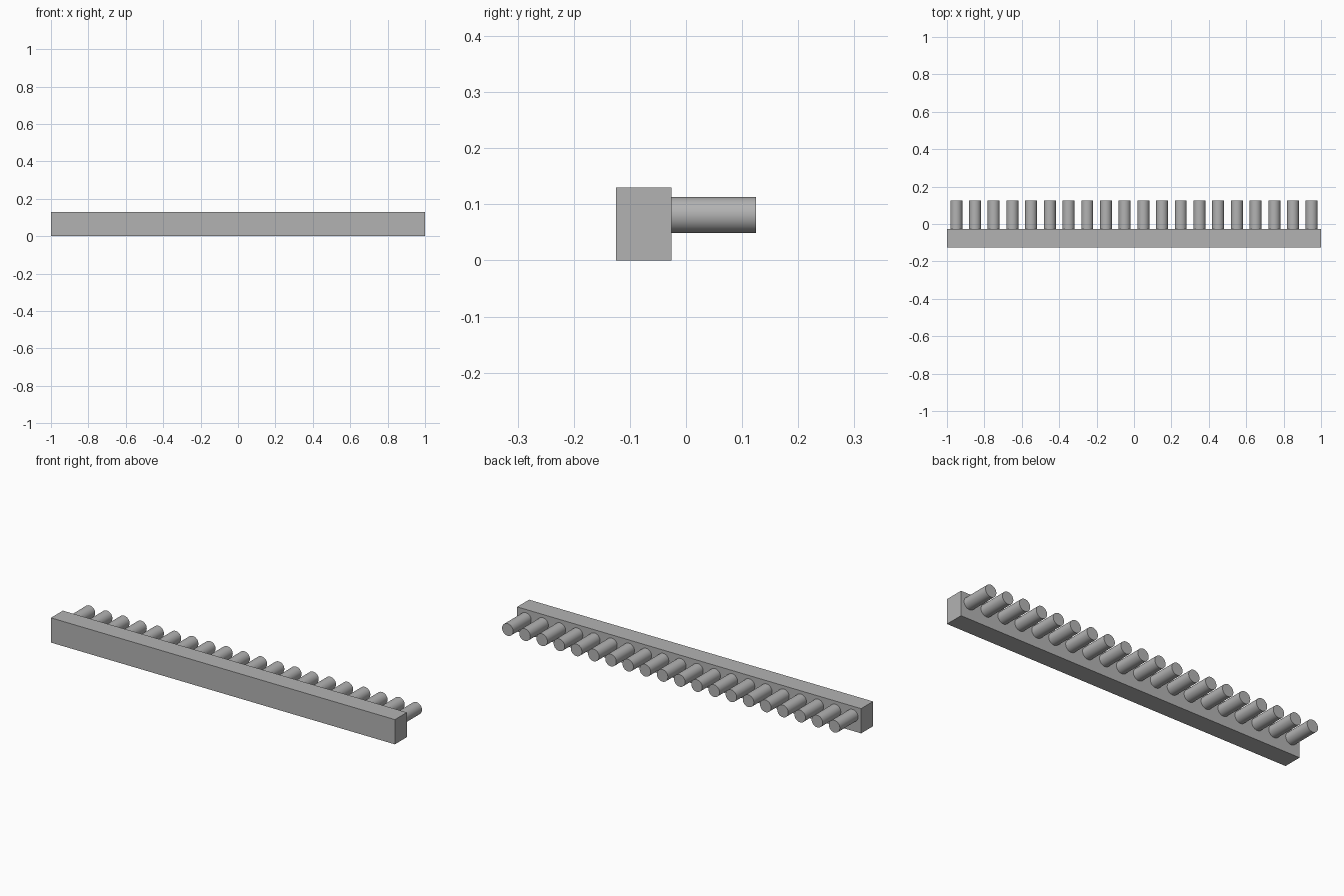
import bpy
import math

cube = bpy.data.objects.get("Cube")
if cube:
    bpy.data.objects.remove(cube, do_unlink=True)

# Single flat grey
grey = bpy.data.materials.new("plain_grey")
grey.use_nodes = True
colour = (0.45, 0.45, 0.45, 1)
grey.diffuse_color = colour
grey.node_tree.nodes["Principled BSDF"].inputs["Base Color"].default_value = colour

FRONT, JOINT, BACK = -0.125, -0.026, 0.125
HEIGHT = 0.13
PEG_COUNT, PEG_RADIUS, PEG_Z = 20, 0.032, 0.081

# Long rectangular rail
bpy.ops.mesh.primitive_cube_add(size=1, location=(0, (FRONT + JOINT) / 2, HEIGHT / 2))
rail = bpy.context.object
rail.name = "rail"
rail.scale = (2, JOINT - FRONT, HEIGHT)
bpy.ops.object.transform_apply(location=False, rotation=False, scale=True)
rail.data.materials.append(grey)

# Row of round pegs on the back of the rail
for i in range(PEG_COUNT):
    x = -1 + (i + 0.5) * 2 / PEG_COUNT
    bpy.ops.mesh.primitive_cylinder_add(
        vertices=48, radius=PEG_RADIUS, depth=BACK - JOINT,
        location=(x, (JOINT + BACK) / 2, PEG_Z), rotation=(math.pi / 2, 0, 0))
    peg = bpy.context.object
    peg.name = f"peg_{i + 1}"
    peg.data.materials.append(grey)
    bpy.ops.object.shade_smooth_by_angle(angle=math.radians(30))
